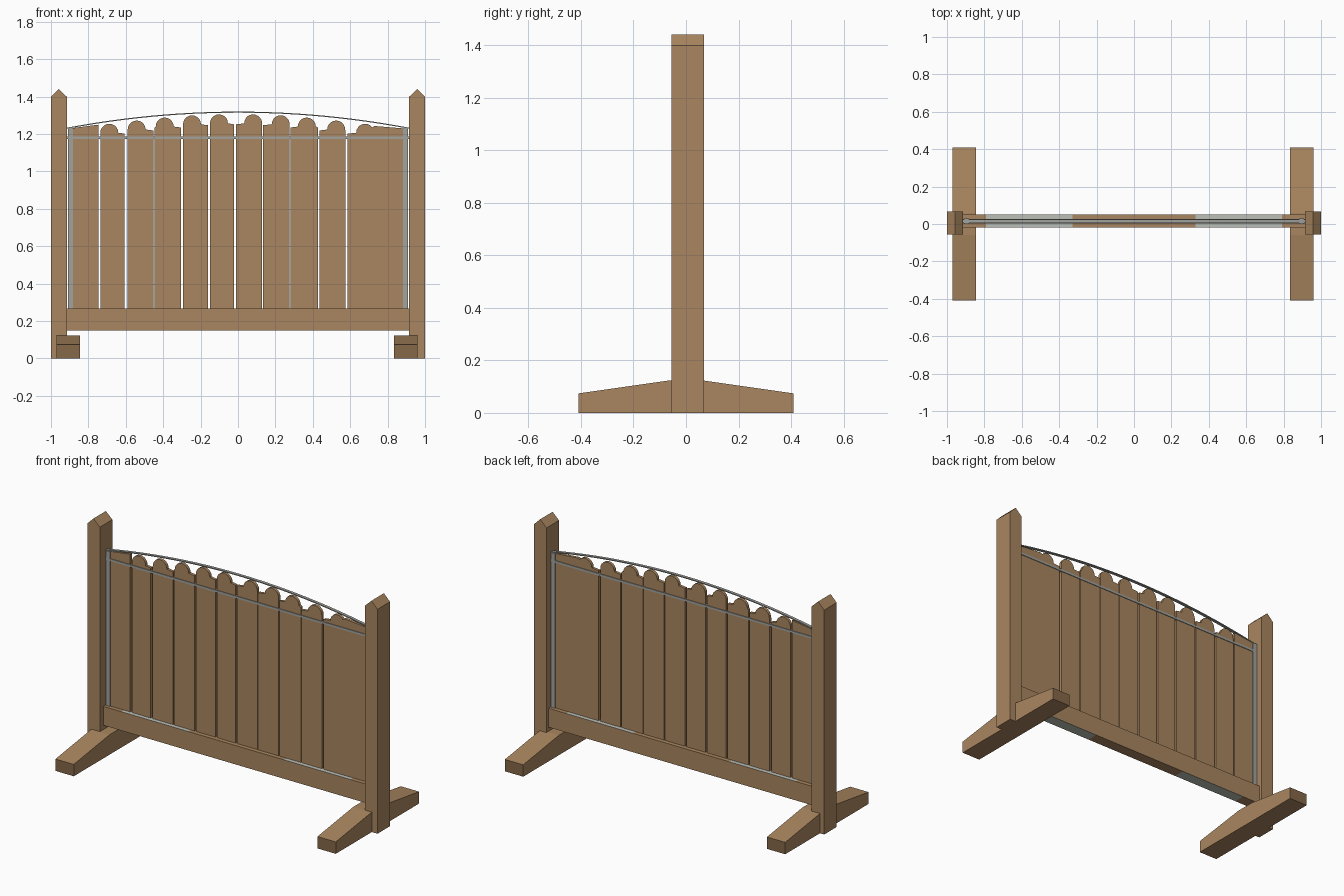
import bpy, bmesh, math

if "Cube" in bpy.data.objects:
    bpy.data.objects.remove(bpy.data.objects["Cube"], do_unlink=True)


def material(name, rgb):
    m = bpy.data.materials.new(name)
    m.use_nodes = True
    m.diffuse_color = (*rgb, 1)
    m.node_tree.nodes["Principled BSDF"].inputs["Base Color"].default_value = (*rgb, 1)
    return m


wood = material("oak wood", (0.40, 0.24, 0.115))
end_grain = material("dark end grain", (0.24, 0.14, 0.065))
metal = material("grey metal", (0.36, 0.36, 0.34))
pale = material("pale worn grey", (0.50, 0.53, 0.47))


def prism(name, outline, lo, hi, mats, axis="y", rule=None):
    """Extrude a flat outline along y (outline in x, z) or x (outline in y, z)."""
    bm = bmesh.new()

    def ring(d):
        return [bm.verts.new((a, d, z) if axis == "y" else (d, a, z)) for a, z in outline]

    near, far = ring(lo), ring(hi)
    n = len(outline)
    bm.faces.new(near)
    bm.faces.new(far[::-1])
    for i in range(n):
        j = (i + 1) % n
        bm.faces.new((near[i], far[i], far[j], near[j]))
    bmesh.ops.recalc_face_normals(bm, faces=bm.faces)
    bm.normal_update()
    if rule:
        for f in bm.faces:
            f.material_index = rule(f.normal, f.calc_center_median())
    mesh = bpy.data.meshes.new(name)
    bm.to_mesh(mesh)
    bm.free()
    for m in mats:
        mesh.materials.append(m)
    ob = bpy.data.objects.new(name, mesh)
    bpy.context.collection.objects.link(ob)
    return ob


def box(name, x0, x1, y0, y1, z0, z1, mat):
    return prism(name, [(x0, z0), (x1, z0), (x1, z1), (x0, z1)], y0, y1, [mat])


# Posts with gabled tops, tapered feet and metal side strips
for side, s in (("left", 1), ("right", -1)):
    inner, outer, ridge = 0.914 * s, 1.0 * s, 0.958 * s
    prism(side + "_post",
          [(inner, 0), (outer, 0), (outer, 1.398), (ridge, 1.44), (inner, 1.398)],
          -0.055, 0.068, [wood])
    foot_x = sorted((0.84 * s - 0.005, 0.966 * s - 0.005))
    prism(side + "_foot",
          [(-0.41, 0), (0.41, 0), (0.41, 0.074), (0.06, 0.124), (-0.06, 0.124), (-0.41, 0.074)],
          *foot_x, [wood, end_grain], axis="x",
          rule=lambda n, c: int(abs(n.y) > 0.99))
    strip = sorted((0.882 * s, 0.91 * s))
    box(side + "_side_strip", *strip, 0.0, 0.03, 0.26, 1.232, metal)

# Bottom rail, with worn grey bands on its top and underside
cuts = [-0.915, -0.79, -0.33, 0.33, 0.79, 0.915]
prism("bottom_rail",
      [(x, 0.15) for x in cuts] + [(x, 0.268) for x in reversed(cuts)],
      -0.02, 0.05, [wood, pale],
      rule=lambda n, c: int(abs(n.z) > 0.9 and 0.33 < abs(c.x) < 0.79))

# Upper metal bar
box("upper_bar", -0.915, 0.915, 0.002, 0.028, 1.173, 1.187, metal)

# Arched metal band over the planks
STEPS = 24
arch = [(-0.915 + 1.83 * i / STEPS, 1.32 - 0.086 * (1 - 2 * i / STEPS) ** 2)
        for i in range(STEPS + 1)]
prism("arched_band", arch + [(x, z - 0.006) for x, z in reversed(arch)],
      0.006, 0.024, [metal])


# Planks: left edge, right edge, lobe centre, lobe top
def lobe(cx, top, r=0.048):
    return [(cx + r * math.cos(math.pi * i / 10), top - r + r * math.sin(math.pi * i / 10))
            for i in range(11)]


planks = [(-0.736, -0.606, -0.688, 1.255), (-0.592, -0.453, -0.542, 1.272),
          (-0.446, -0.304, -0.392, 1.288), (-0.294, -0.161, -0.246, 1.300),
          (-0.150, -0.021, -0.102, 1.305), (-0.010, 0.129, 0.081, 1.305),
          (0.134, 0.276, 0.228, 1.300), (0.281, 0.429, 0.368, 1.288),
          (0.435, 0.574, 0.525, 1.272)]
Y0, Y1, BOTTOM = 0.006, 0.024, 0.2
for i, (x0, x1, cx, top) in enumerate(planks):
    shoulder = top - 0.053
    prism(f"plank_{i + 2}",
          [(x0, BOTTOM), (x1, BOTTOM), (x1, shoulder)] + lobe(cx, top) + [(x0, shoulder)],
          Y0, Y1, [wood])

# End planks with sloping tops
prism("plank_1", [(-0.885, BOTTOM), (-0.747, BOTTOM), (-0.747, 1.25), (-0.885, 1.232)],
      Y0, Y1, [wood])
prism("plank_11",
      [(0.586, BOTTOM), (0.885, BOTTOM), (0.885, 1.23), (0.728, 1.243)]
      + lobe(0.68, 1.255)[2:] + [(0.586, 1.202)],
      Y0, Y1, [wood])
